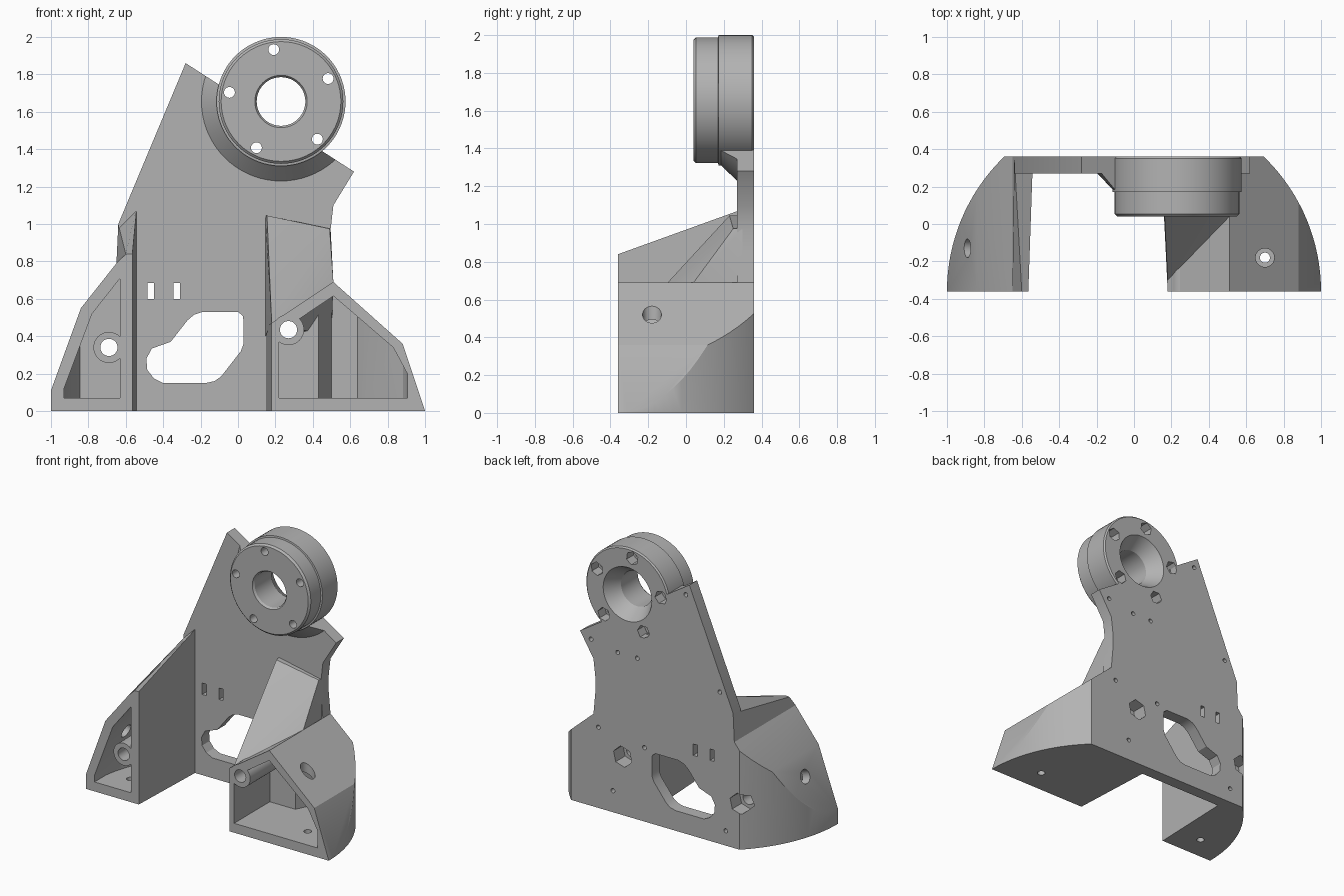
import bpy, bmesh, math
from mathutils import Vector

old = bpy.data.objects.get("Cube")
if old:
    bpy.data.objects.remove(old)

grey = bpy.data.materials.new("plain_grey")
grey.use_nodes = True
COLOUR = (0.45, 0.45, 0.45, 1)
grey.diffuse_color = COLOUR
grey.node_tree.nodes["Principled BSDF"].inputs["Base Color"].default_value = COLOUR

BACK = 0.36
PLATE_FRONT = 0.27
HUB = (0.23, 1.655)


def finish(name, bm):
    bmesh.ops.recalc_face_normals(bm, faces=bm.faces)
    mesh = bpy.data.meshes.new(name)
    bm.to_mesh(mesh)
    bm.free()
    ob = bpy.data.objects.new(name, mesh)
    bpy.context.collection.objects.link(ob)
    mesh.materials.append(grey)
    return ob


def loft(name, ring_a, ring_b):
    """Closed solid between two matching rings of 3D points."""
    bm = bmesh.new()
    a = [bm.verts.new(p) for p in ring_a]
    b = [bm.verts.new(p) for p in ring_b]
    bm.faces.new(a)
    bm.faces.new(b[::-1])
    for i in range(len(a)):
        j = (i + 1) % len(a)
        bm.faces.new((a[i], b[i], b[j], a[j]))
    return finish(name, bm)


def front_prism(name, outline, y0, y1):
    return loft(name, [(x, y0, z) for x, z in outline], [(x, y1, z) for x, z in outline])


def plan_prism(name, outline, z0, z1):
    return loft(name, [(x, y, z0) for x, y in outline], [(x, y, z1) for x, y in outline])


def circle(cx, cy, r, n=32, start=0.0):
    return [(cx + r * math.cos(start + math.tau * i / n),
             cy + r * math.sin(start + math.tau * i / n)) for i in range(n)]


def lathe(name, profile, n=72):
    """Spin a closed (radius, y) profile around the hub axis."""
    bm = bmesh.new()
    rings = [[bm.verts.new((x, y, z)) for x, z in circle(*HUB, r, n)] for r, y in profile]
    for k, ring in enumerate(rings):
        nxt = rings[(k + 1) % len(rings)]
        for i in range(n):
            j = (i + 1) % n
            bm.faces.new((ring[i], ring[j], nxt[j], nxt[i]))
    return finish(name, bm)


def combine(ob, tool, operation="DIFFERENCE", keep=False):
    mod = ob.modifiers.new("cut", "BOOLEAN")
    mod.operation, mod.solver, mod.object = operation, "EXACT", tool
    bpy.context.view_layer.objects.active = ob
    bpy.ops.object.modifier_apply(modifier=mod.name)
    if not keep:
        bpy.data.objects.remove(tool)


def drill(parts, x, z, r, y0=-1, y1=1, n=32, start=0.0):
    tool = front_prism("cutter", circle(x, z, r, n, start), y0, y1)
    for part in parts:
        combine(part, tool, keep=True)
    bpy.data.objects.remove(tool)


# Back plate
plate_outline = [(-0.64, 0), (-0.64, 1.0), (-0.28, 1.86), (0.62, 1.28), (0.51, 1.1),
                 (0.495, 0.97), (0.495, 0.85), (0.51, 0.69), (0.51, 0)]
plate = front_prism("back_plate", plate_outline, PLATE_FRONT, BACK)
window = [(-0.4, 0.15), (-0.45, 0.175), (-0.485, 0.22), (-0.49, 0.28), (-0.46, 0.335),
          (-0.41, 0.352), (-0.36, 0.37), (-0.27, 0.485), (-0.235, 0.515), (-0.19, 0.53),
          (0.0, 0.53), (0.025, 0.51), (0.03, 0.48), (0.03, 0.36), (0.015, 0.32),
          (-0.09, 0.185), (-0.125, 0.16), (-0.17, 0.15)]
combine(plate, front_prism("cutter", window, 0, 1))
for x in (-0.467, -0.328):
    slot = [(x - 0.017, 0.6), (x + 0.017, 0.6), (x + 0.017, 0.685), (x - 0.017, 0.685)]
    combine(plate, front_prism("cutter", slot, 0, 1))
drill([plate], *HUB, 0.32, n=72)

# Bearing housing and its conical collar
housing = lathe("bearing_housing", [
    (0.14, 0.04), (0.32, 0.04), (0.333, 0.053), (0.333, 0.17), (0.345, 0.172),
    (0.345, 0.35), (0.335, BACK), (0.2, BACK), (0.13, 0.25), (0.13, 0.055)])
for i in range(5):
    a = math.radians(98 + 72 * i)
    x, z = HUB[0] + 0.28 * math.cos(a), HUB[1] + 0.28 * math.sin(a)
    drill([housing], x, z, 0.029, n=24)
    drill([housing], x, z, 0.05, 0.28, 1, n=6, start=a)
collar = lathe("housing_collar", [(0.31, 0.185), (0.345, 0.185), (0.43, 0.275), (0.43, 0.3), (0.31, 0.3)])
combine(collar, front_prism("clip", plate_outline, 0, BACK), "INTERSECT")


def round_clip(part, r):
    """Trim a part to the round footprint of the base."""
    combine(part, plan_prism("clip", circle(0, -BACK, r, 128), -0.5, 2), "INTERSECT")


# Left-hand foot (model's right), rising towards the plate
front_ring = [(-1, 0), (-1, 0.11), (-0.84, 0.55), (-0.65, 0.79), (-0.6, 0.838), (-0.565, 0.84), (-0.565, 0)]
back_ring = [(-1, 0), (-1, 0.11), (-0.84, 0.55), (-0.65, 0.79), (-0.64, 1.0), (-0.54, 1.1), (-0.54, 0)]
right_foot = loft("right_foot", [(x, -BACK, z) for x, z in front_ring],
                  [(x, BACK, z) for x, z in back_ring])
round_clip(right_foot, 1.0)
pocket = front_prism("pocket", [(-0.93, 0.07), (-0.93, 0.12), (-0.78, 0.52), (-0.63, 0.71), (-0.63, 0.07)], -0.5, 0.05)
round_clip(pocket, 0.94)
combine(right_foot, pocket)

# Opposite foot with a ridged roof and stepped pocket
left_foot = loft("left_foot",
                 [(x, -BACK, z) for x, z in [(0.18, 0), (0.18, 0.47), (0.51, 0.69), (0.88, 0.36), (1, 0)]],
                 [(x, BACK, z) for x, z in [(0.145, 0), (0.145, 0.45), (0.51, 0.69), (0.88, 0.36), (1, 0)]])
round_clip(left_foot, 1.0)
pocket = front_prism("pocket", [(0.22, 0.07), (0.22, 0.42), (0.51, 0.615), (0.83, 0.34), (0.905, 0.2), (0.905, 0.07)], -0.5, 0.5)
steps = [(0.2, -0.5), (0.2, 0.06), (0.43, 0.06), (0.5, 0.2), (0.64, 0.2), (0.69, 0.14), (0.95, -0.06), (0.95, -0.5)]
combine(pocket, plan_prism("clip", steps, 0, 1), "INTERSECT")
round_clip(pocket, 0.95)
combine(left_foot, pocket)

# Sloping web between that foot and the plate
bm = bmesh.new()
for p in [(0.18, -0.3, 0.47), (0.51, 0.04, 0.69), (0.155, 0.23, 1.045), (0.49, 0.25, 0.975),
          (0.145, 0.3, 1.045), (0.495, 0.3, 0.975), (0.145, 0.3, 0.4), (0.5, 0.3, 0.4),
          (0.18, 0.08, 0.4), (0.5, 0.08, 0.6)]:
    bm.verts.new(p)
bmesh.ops.convex_hull(bm, input=bm.verts)
web = finish("sloping_web", bm)

# Screw bosses with nut pockets in the back
bosses = []
for side, x, z in (("right", -0.69, 0.34), ("left", 0.27, 0.435)):
    boss = front_prism(side + "_boss", circle(x, z, 0.083), -BACK, 0.1)
    bosses.append(boss)
    parts = [plate, right_foot, left_foot, web, boss]
    drill(parts, x, z, 0.046)
    drill(parts, x, z, 0.078, 0.25, 1, n=6, start=0.3)

# Access holes in the outer walls and screw holes in the floors
combine(left_foot, plan_prism("cutter", circle(0.7, -0.18, 0.05), 0.2, 1))
combine(left_foot, plan_prism("cutter", circle(0.7, -0.18, 0.027), -1, 0.3))
combine(right_foot, plan_prism("cutter", circle(-0.76, -0.18, 0.027), -1, 0.2))
axis = Vector((-0.94, 0.0, 0.34))
tool = plan_prism("cutter", circle(0, 0, 0.05), -0.12, 0.12)
tool.rotation_euler = axis.to_track_quat("Z", "Y").to_euler()
tool.location = (-0.89, -0.13, 0.41)
bpy.context.view_layer.update()
combine(right_foot, tool)

# Blind pilot holes in the back
for x, z in [(0.35, 0.16), (0.47, 0.6), (0.09, 0.55), (-0.58, 0.11), (0.53, 1.24),
             (0.31, 1.2), (0.15, 1.2), (-0.53, 1.13), (-0.25, 1.78)]:
    drill([plate, left_foot, right_foot], x, z, 0.016, 0.31, 1, n=16)

# Smooth the round surfaces, keep edges crisp
bpy.ops.object.select_all(action="DESELECT")
for ob in [plate, housing, collar, right_foot, left_foot, web] + bosses:
    ob.select_set(True)
    bpy.context.view_layer.objects.active = ob
    bpy.ops.object.shade_smooth_by_angle(angle=math.radians(25))
    ob.select_set(False)
